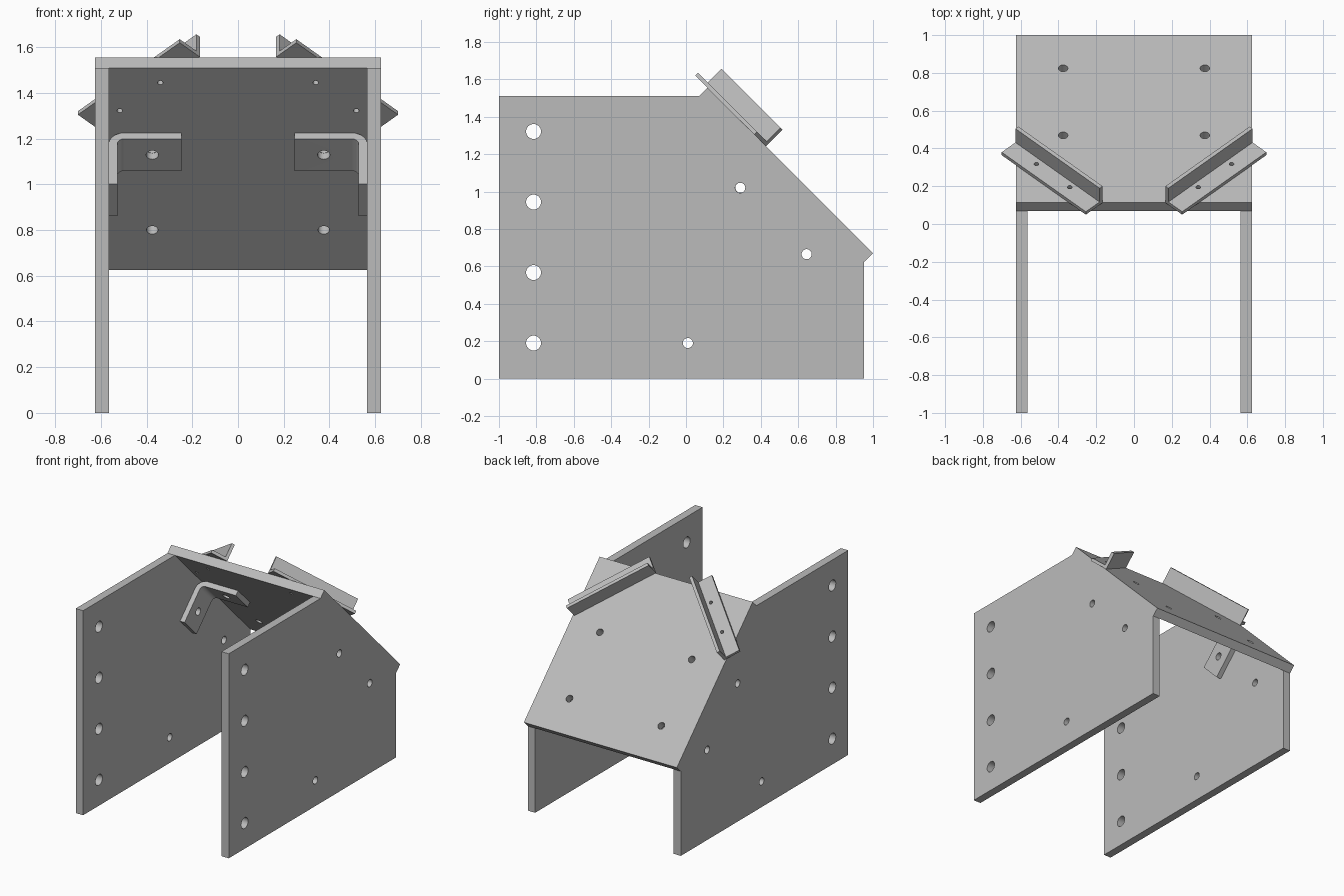
import bpy, bmesh, math
from mathutils import Matrix, Vector

if "Cube" in bpy.data.objects:
    bpy.data.objects.remove(bpy.data.objects["Cube"], do_unlink=True)

steel = bpy.data.materials.new("plain grey steel")
steel.use_nodes = True
GREY = (0.5, 0.5, 0.5, 1)
steel.diffuse_color = GREY
steel.node_tree.nodes["Principled BSDF"].inputs["Base Color"].default_value = GREY


def frame(a, b, c, origin):
    """Matrix whose columns are the three axes and the origin."""
    m = Matrix((a, b, c)).transposed().to_4x4()
    m.translation = origin
    return m


X, Y, Z = Vector((1, 0, 0)), Vector((0, 1, 0)), Vector((0, 0, 1))
DOWN, OUT = (Y - Z).normalized(), (Y + Z).normalized()   # along / out of the slope
EDGE = Vector((0, 0.07, 1.51))                           # upper inner edge of the slope
T = 0.063                                                # plate thickness


def on_slope(x, u, n=0):
    return EDGE + X * x + DOWN * u + OUT * n


def finish(bm, name):
    bmesh.ops.recalc_face_normals(bm, faces=bm.faces)
    mesh = bpy.data.meshes.new(name)
    bm.to_mesh(mesh)
    bm.free()
    obj = bpy.data.objects.new(name, mesh)
    bpy.context.collection.objects.link(obj)
    return obj


def drill(obj, holes):
    """Cut round holes given as (centre, axis, radius)."""
    bm = bmesh.new()
    for centre, axis, r in holes:
        m = Matrix.Translation(centre) @ axis.to_track_quat('Z', 'Y').to_matrix().to_4x4()
        bmesh.ops.create_cone(bm, cap_ends=True, segments=32, radius1=r,
                              radius2=r, depth=0.25, matrix=m)
    cutter = finish(bm, "hole_cutter")
    cutter.hide_render = True
    mod = obj.modifiers.new("holes", 'BOOLEAN')
    mod.operation, mod.solver, mod.object = 'DIFFERENCE', 'EXACT', cutter
    bpy.ops.object.modifier_apply(modifier=mod.name)
    bpy.data.objects.remove(cutter, do_unlink=True)


def part(name, outline, depth, matrix, holes, side=1):
    """Extrude an outline, place it, drill it; side -1 mirrors it in x."""
    flip = Matrix.Diagonal((side, 1, 1, 1))
    bm = bmesh.new()
    face = bm.faces.new([bm.verts.new((a, b, 0)) for a, b in outline])
    ext = bmesh.ops.extrude_face_region(bm, geom=[face])
    bmesh.ops.translate(bm, vec=(0, 0, depth),
                        verts=[v for v in ext["geom"] if isinstance(v, bmesh.types.BMVert)])
    bmesh.ops.transform(bm, matrix=flip @ matrix, verts=bm.verts)
    obj = finish(bm, name)
    obj.data.materials.append(steel)
    bpy.ops.object.select_all(action='DESELECT')
    obj.select_set(True)
    bpy.context.view_layer.objects.active = obj
    drill(obj, [(flip @ p, axis, r) for p, axis, r in holes])
    bpy.ops.object.shade_smooth_by_angle(angle=math.radians(30))
    return obj


def arc(cx, cy, r, start, end, steps=10):
    return [(cx + r * math.cos(math.radians(start + (end - start) * i / steps)),
             cy + r * math.sin(math.radians(start + (end - start) * i / steps)))
            for i in range(steps + 1)]


# Hole positions shared between parts
bracket_u, hole_reach = 0.502, 0.19
iron_holes = [(0.34, 0.092), (0.517, 0.266)]

# Sloping plate
slope_holes = [(on_slope(s * 0.375, u, T / 2), OUT, 0.025)
               for s in (1, -1) for u in (bracket_u, 1.004)]
slope_holes += [(on_slope(s * x, u, T / 2), OUT, 0.012)
                for s in (1, -1) for x, u in iron_holes]
part("sloping_plate", [(-0.625, 0), (0.625, 0), (0.625, 1.2515), (-0.625, 1.2515)],
     T, frame(X, DOWN, OUT, EDGE), slope_holes)

# Outlines for the paired parts
side_outline = [(-1, 0), (0.953, 0), (0.953, 0.627), (0.07, 1.51), (-1, 1.51)]
side_holes = [(-0.815, 0.19 + 0.377 * i, 0.04) for i in range(4)]
side_holes += [(0.01, 0.19, 0.027), (0.29, 1.02, 0.027), (0.645, 0.665, 0.027)]

t, ri, leg, wall = 0.037, 0.03, 0.317, 0.565
ro = ri + t
bend = (wall - ro, -ro)
bracket_outline = ([(wall - leg, -t), (wall - leg, 0)] + arc(*bend, ro, 90, 0)
                   + [(wall, -leg), (wall - t, -leg)] + arc(*bend, ri, 0, 90))

w, g = 0.125, 0.022
iron_outline = [(0, 0), (w, 0), (w, w), (w - g, w), (w - g, g), (0, g)]
along, across = (X + DOWN).normalized(), (DOWN - X).normalized()

for side, label in ((1, "left"), (-1, "right")):
    # Upright side plate
    part(label + "_side_plate", side_outline, 0.06, frame(Y, Z, X, X * wall),
         [(Vector((0.595, y, z)), X, r) for y, z, r in side_holes], side)

    # Bent bracket under the slope
    part(label + "_bent_bracket", bracket_outline, 0.198,
         frame(X, OUT, DOWN, on_slope(0, bracket_u - 0.099)),
         [(on_slope(0.375, bracket_u, -t / 2), OUT, 0.027),
          (on_slope(wall - t / 2, bracket_u, -hole_reach), X, 0.027)], side)

    # Angle iron guide on top of the slope
    part(label + "_angle_iron", iron_outline, 0.63,
         frame(across, OUT, along, on_slope(0.255, -0.092, T)),
         [(on_slope(x, u, T), OUT, 0.012) for x, u in iron_holes], side)
